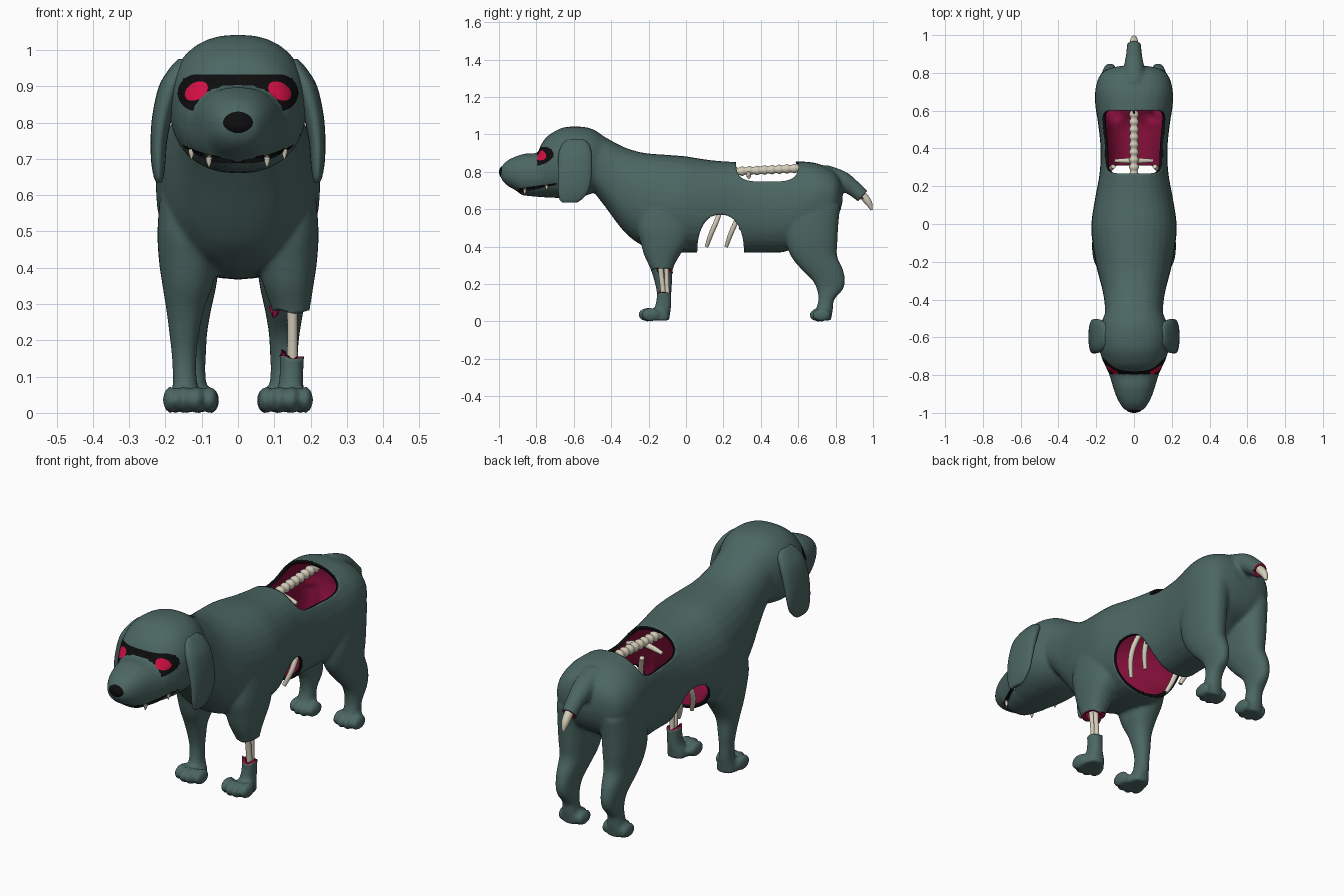
import bpy, bmesh, math
from mathutils import Vector, Matrix

if "Cube" in bpy.data.objects:
    bpy.data.objects.remove(bpy.data.objects["Cube"])


def material(name, rgb):
    m = bpy.data.materials.new(name)
    m.diffuse_color = (*rgb, 1)
    m.use_nodes = True
    m.node_tree.nodes["Principled BSDF"].inputs["Base Color"].default_value = m.diffuse_color
    return m


SKIN = material("grey_green_skin", (0.072, 0.135, 0.124))
FLESH = material("crimson_flesh", (0.24, 0.005, 0.042))
BLACK = material("black", (0.004, 0.004, 0.004))
EYE = material("bright_red_eye", (0.68, 0.005, 0.06))
BONE = material("bone", (0.66, 0.61, 0.49))


def finish(name, bm, mats):
    bmesh.ops.recalc_face_normals(bm, faces=bm.faces)
    me = bpy.data.meshes.new(name)
    bm.to_mesh(me)
    bm.free()
    ob = bpy.data.objects.new(name, me)
    bpy.context.collection.objects.link(ob)
    for m in mats:
        me.materials.append(m)
    me.shade_smooth()
    me.set_sharp_from_angle(angle=math.radians(50))
    return ob


def bridge(bm, rings):
    rows = [[bm.verts.new(p) for p in r] for r in rings]
    n = len(rows[0])
    for a, b in zip(rows, rows[1:]):
        for i in range(n):
            bm.faces.new((a[i], a[(i + 1) % n], b[(i + 1) % n], b[i]))
    bm.faces.new(rows[0])
    bm.faces.new(rows[-1])


def spline(rows, steps=4):
    out = []
    for i in range(len(rows) - 1):
        p = [rows[max(0, min(len(rows) - 1, i + k))] for k in (-1, 0, 1, 2)]
        for s in range(steps):
            t = s / steps
            out.append([0.5 * (2 * b + (c - a) * t + (2 * a - 5 * b + 4 * c - d) * t * t
                               + (3 * b - a - 3 * c + d) * t ** 3) for a, b, c, d in zip(*p)])
    return out + [list(rows[-1])]


def loft(bm, rows, axis, side=1, n=32, power=2.3):
    """Rows are (position, x0, x1, low, high) along the y or z axis."""
    rings = []
    for t, x0, x1, b0, b1 in spline(rows):
        ring = []
        for i in range(n):
            c, s = math.cos(math.tau * i / n), math.sin(math.tau * i / n)
            c = math.copysign(abs(c) ** (2 / power), c)
            s = math.copysign(abs(s) ** (2 / power), s)
            x = side * ((x0 + x1) / 2 + c * (x1 - x0) / 2)
            b = (b0 + b1) / 2 + s * (b1 - b0) / 2
            ring.append((x, t, b) if axis == "Y" else (x, b, t))
        rings.append(ring)
    bridge(bm, rings)


def tube(bm, rows, n=14, steps=4):
    """Rows are (x, y, z, radius)."""
    rows = spline(rows, steps)
    pts = [Vector(r[:3]) for r in rows]
    rings = []
    for i, (p, r) in enumerate(zip(pts, rows)):
        q = (pts[min(i + 1, len(pts) - 1)] - pts[max(i - 1, 0)]).to_track_quat('Z', 'Y')
        rings.append([p + q @ Vector((math.cos(math.tau * k / n), math.sin(math.tau * k / n), 0)) * r[3]
                      for k in range(n)])
    bridge(bm, rings)


def ball(bm, centre, radii):
    bmesh.ops.create_uvsphere(bm, u_segments=24, v_segments=16, radius=1,
                              matrix=Matrix.Translation(centre) @ Matrix.Diagonal((*radii, 1)))


# Torso and head profiles: y, half width, bottom, top
TORSO = [(-.50, .155, .70, 1.01), (-.43, .155, .61, .983), (-.36, .165, .515, .945), (-.30, .18, .45, .92),
         (-.22, .20, .40, .90), (-.10, .22, .375, .89), (0, .226, .368, .882), (.13, .207, .368, .862),
         (.27, .182, .368, .852), (.40, .177, .368, .852), (.53, .19, .372, .857), (.62, .204, .42, .855),
         (.70, .206, .47, .845), (.78, .185, .52, .812), (.82, .14, .58, .77), (.837, .07, .64, .72)]
HEAD = [(-.42, .12, .74, .975), (-.50, .165, .685, 1.028), (-.58, .188, .665, 1.042), (-.66, .184, .66, 1.035),
        (-.72, .167, .661, 1.005), (-.755, .15, .663, .975), (-.78, .139, .664, .935), (-.795, .132, .666, .902),
        (-.86, .112, .672, .897), (-.885, .104, .68, .89), (-.91, .095, .70, .882), (-.95, .075, .722, .863),
        (-.98, .052, .75, .835), (-.995, .02, .785, .81)]
# Legs and ears: z, inner x, outer x, front y, back y
FRONT_LEG = [(.60, .06, .215, -.25, .02), (.50, .05, .222, -.262, .03), (.42, .055, .218, -.243, .01),
             (.35, .07, .208, -.222, -.035), (.28, .095, .197, -.19, -.07), (.20, .11, .187, -.165, -.075),
             (.14, .115, .181, -.156, -.079), (.08, .112, .18, -.165, -.08), (.04, .095, .185, -.18, -.085),
             (.005, .09, .19, -.19, -.09)]
HIND_LEG = [(.62, .04, .2, .55, .825), (.52, .045, .203, .535, .815), (.43, .05, .20, .535, .81),
            (.35, .06, .19, .56, .808), (.28, .075, .18, .615, .838), (.22, .085, .17, .675, .85),
            (.17, .088, .165, .70, .838), (.115, .09, .165, .708, .792), (.06, .085, .17, .695, .785),
            (.005, .075, .175, .69, .775)]
EAR = [(.975, .14, .165, -.63, -.55), (.95, .135, .188, -.66, -.52), (.90, .155, .218, -.68, -.505),
       (.82, .18, .236, -.685, -.503), (.75, .195, .241, -.685, -.508), (.69, .20, .239, -.683, -.525),
       (.65, .205, .232, -.675, -.56), (.635, .21, .225, -.66, -.585)]

# Body volumes, fused into one skin
bm = bmesh.new()
for rows in (TORSO, HEAD):
    loft(bm, [(y, -w, w, lo, hi) for y, w, lo, hi in rows], "Y")
tube(bm, [(0, .74, .77, .07), (0, .83, .752, .055), (0, .89, .715, .044), (0, .945, .668, .038), (0, .985, .63, .034)])
for side in (1, -1):
    loft(bm, FRONT_LEG, "Z", side)
    loft(bm, HIND_LEG, "Z", side)
    for k in range(4):
        back = .016 if k in (0, 3) else 0
        ball(bm, (side * (.077 + .036 * k), -.205 + back, .036), (.022, .05, .037))
        ball(bm, (side * (.073 + .034 * k), .708 + back, .034), (.021, .05, .035))
raw = finish("raw_body", bm, [])
mod = raw.modifiers.new("fuse", 'REMESH')
mod.mode, mod.voxel_size = 'VOXEL', .009
mod = raw.modifiers.new("soften", 'SMOOTH')
mod.factor, mod.iterations = .5, 5
fused = bpy.data.meshes.new_from_object(raw.evaluated_get(bpy.context.evaluated_depsgraph_get()))
bpy.data.objects.remove(raw)


# Region rules: negative inside
def oval(a, b, ra, rb, p=2.0):
    return ((abs(a / ra) ** p + abs(b / rb) ** p) ** (1 / p) - 1) * min(ra, rb)


def wounds(c):
    x, y, z = c
    d = oval(y - .185, z - .36, .125, .21, 2.3)
    if z > .6:
        d = min(d, oval(y - .435, z - .865, .167, .118, 3.6))
    if x > .03 and y < .1 and z < .33:
        d = min(d, abs(z - .216 - .005 * math.sin(70 * x)) - .062)
    if y > .88:
        d = min(d, (z - .67) * .65 - (y - .945) * .75)
    return d


def mask(c):
    x, y, z = abs(c.x), c.y, c.z
    if not -.795 < y < -.64:
        return .1
    return min(oval(x - .113, z - .882, .053, .051), max(x - .113, abs(z - .91) - .023))


def eye(c):
    x, z = abs(c.x) - .115, c.z - .887
    return oval(x, z + .3 * x, .032, .025) if -.8 < c.y < -.64 else .1


def mouth(c):
    t = (-.69 - c.y) / .21
    return abs(c.z - .735 + .037 * t) - .004 - .006 * t if 0 < t < 1 else .1


def snap(bm, f, reach=.0055):
    """Slide nearby vertices onto the border of a region for a clean edge."""
    bm.normal_update()
    for v in bm.verts:
        d = f(v.co)
        if abs(d) > .03:
            continue
        g = Vector([(f(v.co + e) - d) / 1e-4 for e in (Vector((1e-4, 0, 0)), Vector((0, 1e-4, 0)), Vector((0, 0, 1e-4)))])
        g -= v.normal * g.dot(v.normal)
        if .1 < g.length < 5 and abs(d) / g.length < reach:
            v.co -= g * d / g.length_squared


bm = bmesh.new()
bm.from_mesh(fused)
bpy.data.meshes.remove(fused)
for v in bm.verts:
    v.co.z = max(v.co.z, 0)
for f in bm.faces:
    f.material_index = 0
# Mask, eyes and mouth groove
for rule, index in ((mask, 2), (eye, 3), (mouth, 2)):
    snap(bm, rule)
    for f in bm.faces:
        if rule(f.calc_center_median()) < 0:
            f.material_index = index
bm.normal_update()
groove = [(v, v.normal.copy()) for v in bm.verts if mouth(v.co) < -.002]
for v, n in groove:
    v.co -= n * .01
# Open wounds in the back, belly, one front leg and tail
snap(bm, wounds)
bmesh.ops.delete(bm, geom=[f for f in bm.faces if wounds(f.calc_center_median()) < 0], context='FACES')
shell = finish("shell", bm, [SKIN, FLESH, BLACK, EYE])
mod = shell.modifiers.new("thickness", 'SOLIDIFY')
mod.thickness, mod.offset = .018, -1
mod.material_offset, mod.material_offset_rim = 1, 2
me = bpy.data.meshes.new_from_object(shell.evaluated_get(bpy.context.evaluated_depsgraph_get()))
bpy.data.objects.remove(shell)
for p in me.polygons:
    if p.material_index == 2 and (p.center.z < .3 or p.center.y > .88):
        p.material_index = 1
body = bpy.data.objects.new("body", me)
me.name = "body"
bpy.context.collection.objects.link(body)

# Nose
bm = bmesh.new()
ball(bm, (0, -.972, .798), (.047, .028, .035))
finish("nose", bm, [BLACK])

# Ears
for side, label in ((1, "left"), (-1, "right")):
    bm = bmesh.new()
    loft(bm, EAR, "Z", side)
    finish(label + "_ear", bm, [SKIN])

# Spine with a short cross rib
bm = bmesh.new()
tube(bm, [(0, .20 + .02 * k, .798 + .001 * k, .026 if k % 2 else .019) for k in range(24)], steps=3)
tube(bm, [(-.10, .335, .77, .009), (-.05, .335, .783, .013), (0, .335, .79, .014),
          (.05, .335, .783, .013), (.10, .335, .77, .009)])
finish("spine", bm, [BONE])

# Ribs in the belly wound
bm = bmesh.new()
for s in (1, -1):
    for y in (0, .105):
        tube(bm, [(s * .11, .20 + y, .64, .012), (s * .14, .165 + y, .54, .013),
                  (s * .135, .135 + y, .47, .013), (s * .11, .11 + y, .40, .010)])
finish("ribs", bm, [BONE])

# Bare leg bones
bm = bmesh.new()
tube(bm, [(.15, -.142, .34, .017), (.15, -.13, .23, .014), (.15, -.115, .10, .016)])
tube(bm, [(.152, -.108, .34, .015), (.152, -.103, .23, .012), (.148, -.1, .10, .014)])
finish("leg_bones", bm, [BONE])

# Tail bone
bm = bmesh.new()
tube(bm, [(0, .89, .71, .02), (0, .945, .672, .022), (0, .978, .632, .018), (0, .993, .595, .006)])
finish("tail_bone", bm, [BONE])

# Teeth
bm = bmesh.new()
for s in (1, -1):
    for x, y, z in ((.08, -.862, .70), (.128, -.745, .722)):
        tube(bm, [(s * x, y, z + .012, .009), (s * x, y, z - .005, .008), (s * x, y - .002, z - .022, .002)], n=8)
finish("teeth", bm, [BONE])
